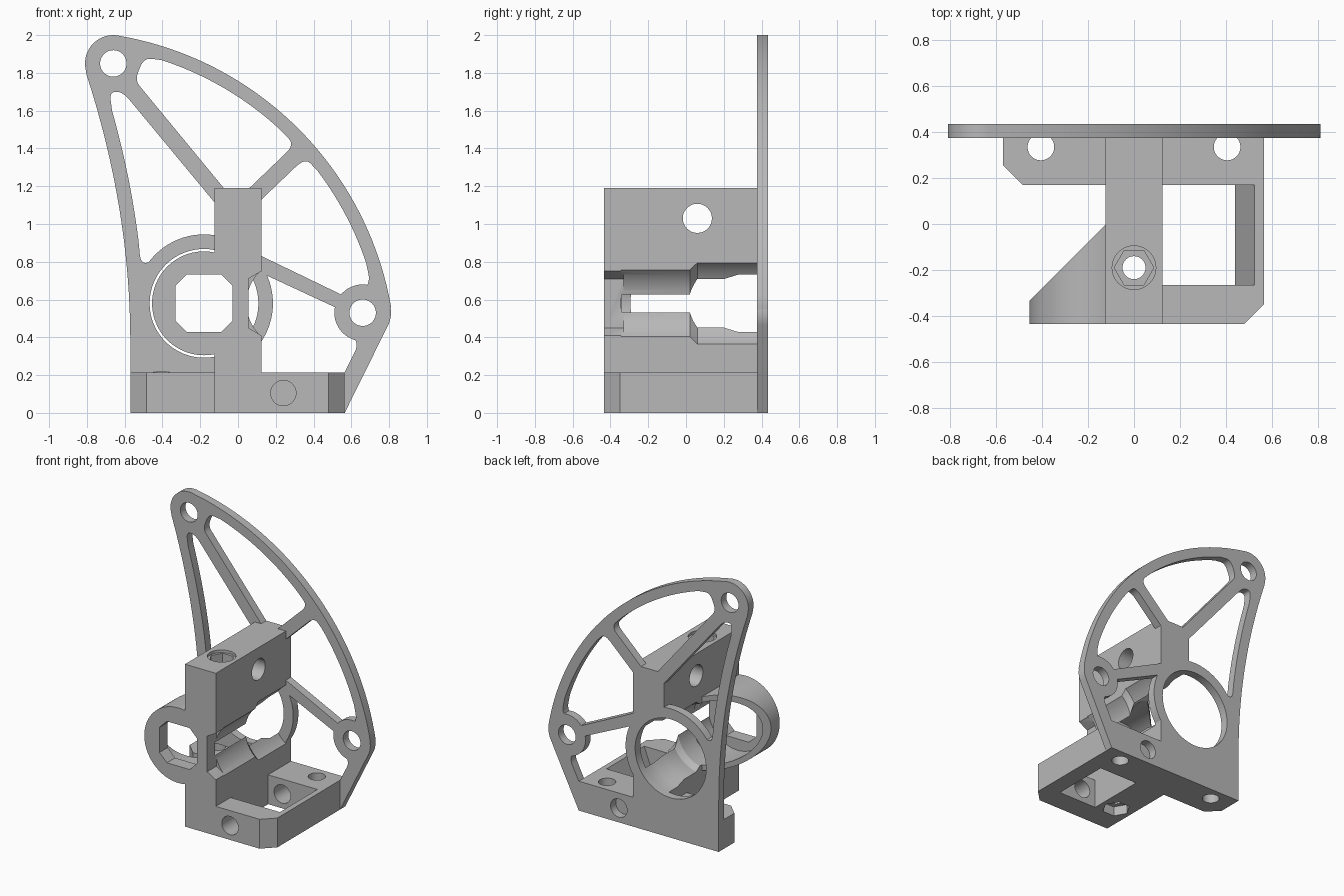
import bpy, bmesh
from math import sin, cos, pi, radians
from mathutils import Vector

if "Cube" in bpy.data.objects:
    bpy.data.objects.remove(bpy.data.objects["Cube"])

grey = bpy.data.materials.new("plain grey")
grey.use_nodes = True
colour = (0.48, 0.48, 0.48, 1)
grey.diffuse_color = colour
grey.node_tree.nodes["Principled BSDF"].inputs["Base Color"].default_value = colour


def finish(bm, name):
    bmesh.ops.recalc_face_normals(bm, faces=bm.faces)
    mesh = bpy.data.meshes.new(name)
    bm.to_mesh(mesh)
    bm.free()
    mesh.materials.append(grey)
    ob = bpy.data.objects.new(name, mesh)
    bpy.context.collection.objects.link(ob)
    return ob


def prism(name, pts, axis, lo, hi):
    """Extrude a flat outline along one axis from lo to hi."""
    def place(a, b, c):
        return {"x": (c, a, b), "y": (a, c, b), "z": (a, b, c)}[axis]
    bm = bmesh.new()
    low = [bm.verts.new(place(a, b, lo)) for a, b in pts]
    high = [bm.verts.new(place(a, b, hi)) for a, b in pts]
    bm.faces.new(low)
    bm.faces.new(high)
    for i in range(len(pts)):
        j = (i + 1) % len(pts)
        bm.faces.new((low[i], low[j], high[j], high[i]))
    return finish(bm, name)


def arc(cx, cy, r, start, end, n=24):
    return [(cx + r * cos(radians(start + (end - start) * i / n)),
             cy + r * sin(radians(start + (end - start) * i / n))) for i in range(n + 1)]


def ngon(cx, cy, r, n=48, turn=0):
    return arc(cx, cy, r, turn, turn + 360, n)[:-1]


def rect(a, b, c, d):
    return [(a, b), (c, b), (c, d), (a, d)]


def rounded(pts):
    """Fillet every point that carries a third value, the corner size."""
    out = []
    for i, p in enumerate(pts):
        if len(p) == 2:
            out.append(p)
            continue
        here = Vector(p[:2])
        a = Vector(pts[i - 1][:2]) - here
        b = Vector(pts[(i + 1) % len(pts)][:2]) - here
        a = a.normalized() * min(p[2], a.length * 0.45)
        b = b.normalized() * min(p[2], b.length * 0.45)
        for k in range(7):
            t = k / 6
            out.append(tuple(here + a * (1 - t) ** 2 + b * t * t))
    return out


def lathe(name, cx, cz, profile, n=64):
    """Solid of revolution about a line parallel to y."""
    bm = bmesh.new()
    rings = [[bm.verts.new((a, y, b)) for a, b in ngon(cx, cz, r, n)] for y, r in profile]
    bm.faces.new(rings[0])
    bm.faces.new(rings[-1])
    for p, q in zip(rings, rings[1:]):
        for i in range(n):
            j = (i + 1) % n
            bm.faces.new((p[i], p[j], q[j], q[i]))
    return finish(bm, name)


def boolean(ob, *tools, mode="DIFFERENCE"):
    for tool in tools:
        mod = ob.modifiers.new("cut", "BOOLEAN")
        mod.operation, mod.solver, mod.object = mode, "EXACT", tool
        bpy.context.view_layer.objects.active = ob
        bpy.ops.object.modifier_apply(modifier=mod.name)
    return ob


helpers = []


def cutter(ob):
    ob.hide_render = True
    helpers.append(ob)
    return ob


def hole(axis, a, b, r, lo, hi, n=48, turn=0):
    return cutter(prism("cutter", ngon(a, b, r, n, turn), axis, lo, hi))


# Main dimensions
BX, BZ = -0.18, 0.58          # bore axis
FRONT, FACE, BACK = -0.435, 0.375, 0.435
BASE, W = 0.215, 0.125        # base height, arm half width
ends = [(-0.66, 1.85), (0.66, 0.53)]
SWEEP = (-0.929, 0.256)       # centre of the curved rim


def left_edge(hi, lo, inset=0, n=16):
    zs = [hi + (lo - hi) * i / n for i in range(n + 1)]
    return [(-0.57 - 0.235 * ((z - 0.37) / 1.43) ** 2 + inset, z) for z in zs]


# Back plate
outline = ([(-0.57, 0), (0.565, 0)] + arc(*ends[1], 0.15, -26, 9, 8)
           + arc(*SWEEP, 1.766, 10, 80, 40) + arc(*ends[0], 0.15, 82, 188, 20)
           + left_edge(1.79, 0.37))
back_plate = prism("back_plate", outline, "y", FACE, BACK)

# Lightening windows, trimmed around the bore ring and the lower boss
RIM = 1.695
windows = [
    left_edge(1.6, 0.92, 0.077) + [(-0.515, 0.79, 0.05), (-0.45, 0.80), (-0.3, 0.8),
     (-W, 0.85), (-W, 1.115), (-0.61, 1.70, 0.06), (-0.68, 1.70, 0.05)],
    [(-0.545, 1.76, 0.04), (-0.50, 1.88, 0.06)] + arc(*SWEEP, RIM, 72, 47)
    + [(0.30, 1.42, 0.06), (0.06, 1.19), (-0.075, 1.19)],
    [(W, 1.13), (0.355, 1.35, 0.07)] + arc(*SWEEP, RIM, 37.5, 18.5)
    + [(0.70, 0.69, 0.05), (0.64, 0.62), (0.55, 0.625), (W, 0.83)],
    [(W, BASE), (0.565, BASE), (0.637, 0.36, 0.04), (0.60, 0.42), (0.58, 0.53),
     (0.48, 0.575), (W, 0.74)],
]
ring_disc = hole("y", BX, BZ, 0.365, 0.2, 0.6, 80)
boss_disc = hole("y", *ends[1], 0.15, 0.2, 0.6)
for pts in windows:
    win = cutter(prism("cutter", rounded(pts), "y", 0.3, 0.5))
    boolean(win, ring_disc, boss_disc)
    boolean(back_plate, win)
for x, z in ends:
    boolean(back_plate, hole("y", x, z, 0.07, 0.3, 0.5))

# Stepped round cavities on both sides of the arm
left_cavity = cutter(lathe("cutter", BX, BZ, [
    (-0.34, 0.235), (0.02, 0.235), (0.06, 0.262), (0.2, 0.262), (0.28, 0.288), (0.5, 0.288)]))
right_cavity = cutter(lathe("cutter", 0.28, BZ, [
    (-0.345, 0.235), (0.02, 0.235), (0.06, 0.265), (0.4, 0.265)]))
c, h = 0.06, 0.152
mouth = [(h, h - c), (h - c, h), (c - h, h), (-h, h - c),
         (-h, c - h), (c - h, -h), (h - c, -h), (h, c - h)]
front_mouth = cutter(prism("cutter", [(BX + a, BZ + b) for a, b in mouth], "y", -0.5, -0.33))
hex_notch = hole("y", 0.28, BZ, 0.26, -0.5, -0.33, 6, 30)

# Upright arm with cavities, vertical bolt bore and cross hole
arm = prism("upright_arm", rect(-W, FRONT, W, FACE), "z", 0, 1.19)
bolt = (0, -0.19)
boolean(arm, left_cavity, right_cavity, front_mouth, hex_notch,
        hole("z", *bolt, 0.05, -0.1, 1.3),
        hole("z", *bolt, 0.095, 1.17, 1.3),
        hole("z", *bolt, 0.086, 1.1, 1.25, 6),
        hole("z", *bolt, 0.095, -0.1, 0.07, 6),
        hole("x", 0.06, 1.03, 0.077, -0.3, 0.3))
boolean(back_plate, left_cavity)

# Side loop: a round sleeve cut off at a slant
loop = prism("side_loop", ngon(BX, BZ, 0.275, 80), "y", FRONT, 0.1)
slant = cutter(prism("cutter", [(-W, -0.5), (-0.5, -0.5), (-0.5, -0.38), (-W, -0.005)],
                     "z", 0.1, 1))
boolean(loop, slant, mode="INTERSECT")
boolean(loop, left_cavity, front_mouth)

# Base frame and foot
front_bar = prism("base_front_bar", [(W, FRONT), (0.48, FRONT), (0.565, -0.35),
                                     (0.565, -0.265), (W, -0.265)], "z", 0, BASE)
side_bar = prism("base_side_bar", [(0.44, 0), (0.565, 0), (0.565, BASE), (0.525, BASE)],
                 "y", -0.265, 0.17)
back_bar = prism("base_back_bar", rect(W, 0.17, 0.565, FACE), "z", 0, BASE)
foot = prism("base_left_foot", [(-W, 0.17), (-0.485, 0.17), (-0.57, 0.255),
                                (-0.57, FACE), (-W, FACE)], "z", 0, BASE)

# Screw holes in the base
for part, x in ((back_bar, 0.405), (foot, -0.405)):
    screw = hole("z", x, 0.335, 0.058, -0.1, BASE + 0.001)
    boolean(part, screw)
    boolean(back_plate, screw)
boolean(front_bar, hole("y", 0.24, 0.105, 0.067, -0.6, -0.2))
boolean(back_bar, hole("y", 0.24, 0.105, 0.067, 0.1, 0.36))
boolean(back_plate, hole("y", 0.24, 0.105, 0.067, 0.3, 0.5))

for ob in helpers:
    bpy.data.objects.remove(ob)

# Smooth round walls, crisp edges
parts = [back_plate, arm, loop, front_bar, side_bar, back_bar, foot]
bpy.ops.object.select_all(action="DESELECT")
for ob in parts:
    ob.select_set(True)
bpy.context.view_layer.objects.active = arm
bpy.ops.object.shade_smooth_by_angle(angle=radians(25))
